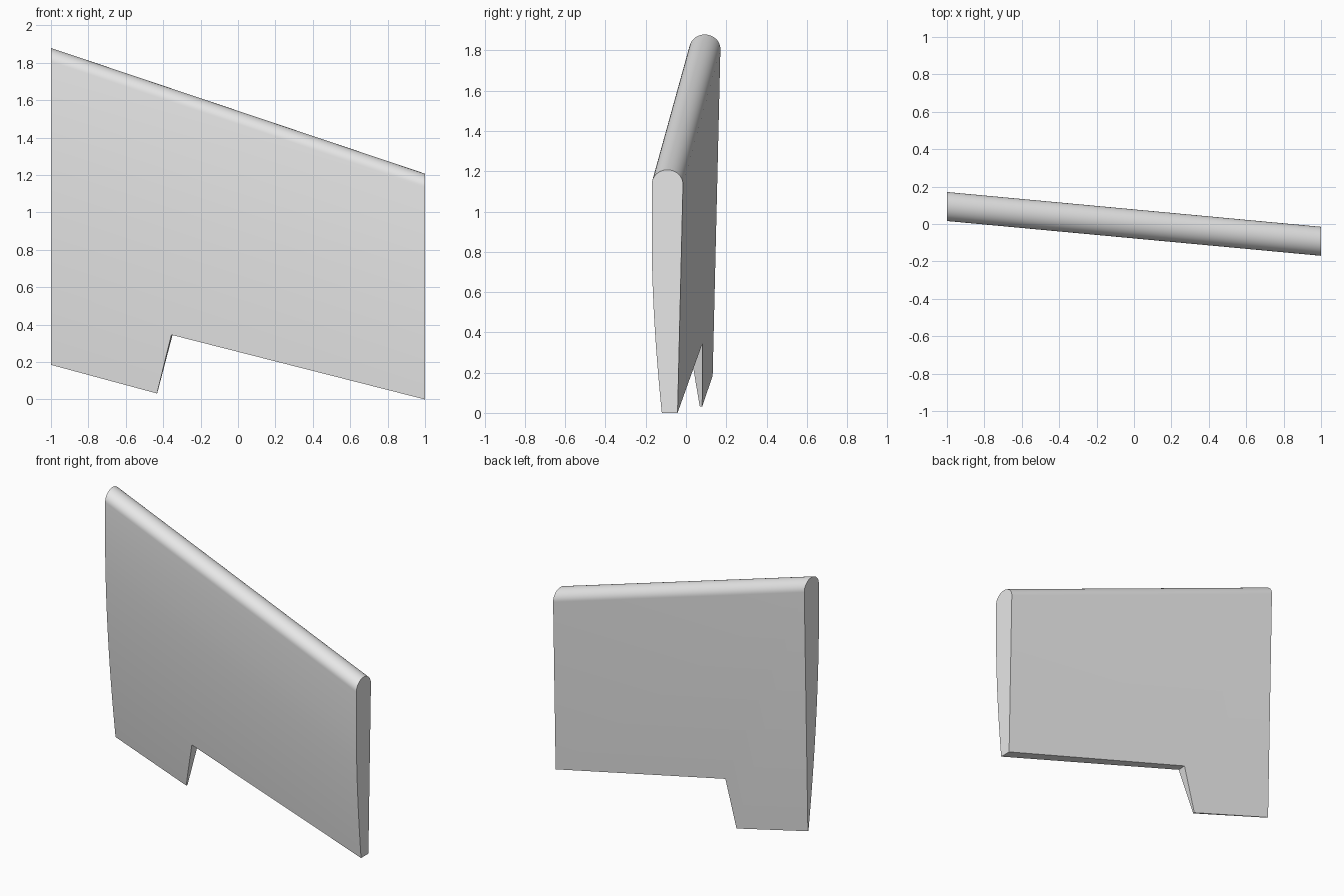
import bpy, bmesh, math

cube = bpy.data.objects.get("Cube")
if cube:
    bpy.data.objects.remove(cube, do_unlink=True)

# Plain grey material
grey = bpy.data.materials.new("light_grey")
grey.use_nodes = True
colour = (0.8, 0.8, 0.8, 1)
grey.diffuse_color = colour
grey.node_tree.nodes["Principled BSDF"].inputs["Base Color"].default_value = colour


def loft(name, first, second):
    """Solid between two matching outlines."""
    bm = bmesh.new()
    a = [bm.verts.new(p) for p in first]
    b = [bm.verts.new(p) for p in second]
    bm.faces.new(a)
    bm.faces.new(b)
    for i in range(len(a)):
        j = (i + 1) % len(a)
        bm.faces.new((a[i], a[j], b[j], b[i]))
    bmesh.ops.recalc_face_normals(bm, faces=bm.faces)
    mesh = bpy.data.meshes.new(name)
    bm.to_mesh(mesh)
    bm.free()
    mesh.materials.append(grey)
    obj = bpy.data.objects.new(name, mesh)
    bpy.context.collection.objects.link(obj)
    return obj


# Panel section (y, z): rounded top, flat back, front curving in to a thin lower edge
FRONT, BACK, SHOULDER, BOTTOM, BEND = -0.17, -0.015, 1.135, -0.5, 0.85
middle, half = (FRONT + BACK) / 2, (BACK - FRONT) / 2
section = [(BACK - 0.0237 * (SHOULDER - BOTTOM), BOTTOM)]
for i in range(25):
    a = math.pi * i / 24
    section.append((middle + half * math.cos(a), SHOULDER + 0.072 * math.sin(a)))
for i in range(17):
    z = BEND + (BOTTOM - BEND) * i / 16
    section.append((FRONT + 0.05 * ((BEND - z) / BEND) ** 1.75, z))

# Sweep the section along the slanted top edge
panel = loft("panel",
             [(1, y, z) for y, z in section],
             [(-1, y + 0.186, z + 0.672) for y, z in section])


# Lower outline with a step, its wall square to the panel
def outline(y):
    d = 0.093 * (y - 0.03)
    points = [(-1.2, 0.239), (-0.437 + d, 0.033 - 0.27 * d),
              (-0.355 + d, 0.345 - 0.2546 * d), (1.2, -0.051), (1.2, 2.5), (-1.2, 2.5)]
    return [(x, y, z) for x, z in points]


trim = loft("trim_cutter", outline(-0.5), outline(0.5))
trim.hide_render = True

mod = panel.modifiers.new("trim", 'BOOLEAN')
mod.operation = 'INTERSECT'
mod.solver = 'EXACT'
mod.object = trim
bpy.ops.object.select_all(action='DESELECT')
panel.select_set(True)
bpy.context.view_layer.objects.active = panel
bpy.ops.object.modifier_apply(modifier=mod.name)
bpy.data.objects.remove(trim, do_unlink=True)
bpy.ops.object.shade_smooth_by_angle(angle=math.radians(30))
